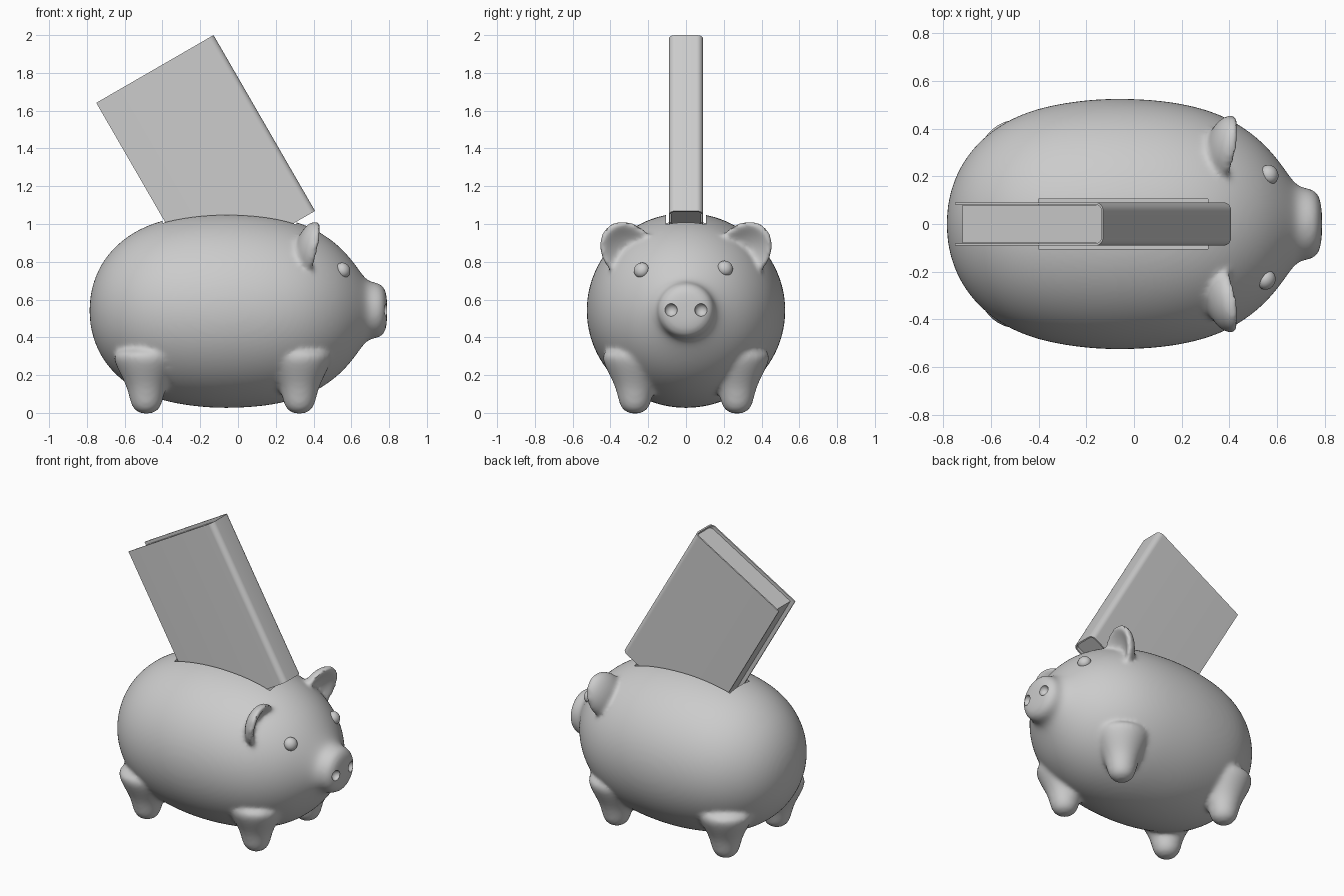
import bpy, bmesh, math
from mathutils import Matrix, Vector

if "Cube" in bpy.data.objects:
    bpy.data.objects.remove(bpy.data.objects["Cube"])

SEG = 40


def make_object(name, bm):
    mesh = bpy.data.meshes.new(name)
    bmesh.ops.recalc_face_normals(bm, faces=bm.faces)
    bm.to_mesh(mesh)
    bm.free()
    ob = bpy.data.objects.new(name, mesh)
    bpy.context.collection.objects.link(ob)
    return ob


def activate(ob):
    bpy.ops.object.select_all(action='DESELECT')
    ob.select_set(True)
    bpy.context.view_layer.objects.active = ob


def smooth(ob, angle=40):
    activate(ob)
    bpy.ops.object.shade_smooth_by_angle(angle=math.radians(angle))


def lathe(bm, profile, matrix):
    """Revolve (radius, height) points about local z; both ends lie on the axis."""
    rings = []
    for r, h in profile:
        if r == 0:
            rings.append([bm.verts.new(matrix @ Vector((0, 0, h)))] * SEG)
        else:
            rings.append([bm.verts.new(matrix @ Vector((
                r * math.cos(math.tau * i / SEG), r * math.sin(math.tau * i / SEG), h)))
                for i in range(SEG)])
    for a, b in zip(rings, rings[1:]):
        for i in range(SEG):
            j = (i + 1) % SEG
            bm.faces.new(list(dict.fromkeys((a[i], a[j], b[j], b[i]))))


def ear(bm, side):
    """Flattened sphere with a dished front, leaning out and slightly forward."""
    res = bmesh.ops.create_uvsphere(bm, u_segments=32, v_segments=20, radius=1)
    place = (Matrix.Translation((0.385, side * 0.305, 0.855))
             @ Matrix.Rotation(-side * math.radians(38), 4, 'X')
             @ Matrix.Rotation(math.radians(14), 4, 'Y')
             @ Matrix.Diagonal((0.085, 0.14, 0.175, 1)))
    for v in res['verts']:
        if v.co.x > 0:
            v.co.x -= 1.4 * v.co.x ** 2
        v.co = place @ v.co


def extrude_outline(name, pts, z0, z1):
    bm = bmesh.new()
    face = bm.faces.new([bm.verts.new((x, y, z0)) for x, y in pts])
    res = bmesh.ops.extrude_face_region(bm, geom=[face], use_keep_orig=True)
    for v in res['geom']:
        if isinstance(v, bmesh.types.BMVert):
            v.co.z = z1
    return make_object(name, bm)


def spine_outline(fore, spine, half, radius):
    """Book section: open fore edge, rounded corners at the spine."""
    pts = [(fore, -half)]
    for sy, start in ((-1, -90), (1, 0)):
        for i in range(9):
            a = math.radians(start + 90 * i / 8)
            pts.append((spine - radius + radius * math.cos(a),
                        sy * (half - radius) + radius * math.sin(a)))
    return pts + [(fore, half)]


# Pig: body and snout in one lathe, plus legs and ears
body = [(0, -0.787), (0.09, -0.781), (0.19, -0.755), (0.29, -0.70), (0.365, -0.63),
        (0.425, -0.55), (0.472, -0.45), (0.502, -0.34), (0.523, -0.2), (0.53, -0.06),
        (0.522, 0.1), (0.502, 0.23), (0.467, 0.35), (0.415, 0.45), (0.345, 0.54),
        (0.27, 0.605), (0.205, 0.65), (0.165, 0.68), (0.152, 0.71), (0.15, 0.74),
        (0.133, 0.77), (0.095, 0.786), (0.05, 0.789), (0, 0.789)]
leg = [(0, -0.006), (0.045, 0), (0.078, 0.03), (0.09, 0.08), (0.105, 0.14),
       (0.135, 0.2), (0.17, 0.27), (0.18, 0.33), (0, 0.36)]
bm = bmesh.new()
lathe(bm, body, Matrix.Translation((0, 0, 0.5425)) @ Matrix.Diagonal((1, 1, 0.982, 1))
      @ Matrix.Rotation(math.radians(90), 4, 'Y'))
for side in (-1, 1):
    for x in (-0.485, 0.325):
        lathe(bm, leg, Matrix.Translation((x, side * 0.27, 0)))
    ear(bm, side)
pig = make_object("pig_body", bm)

# Cutter: coin slot and nostril hollows
bm = bmesh.new()
bmesh.ops.create_cube(bm, size=1, matrix=Matrix.Translation((-0.045, 0, 0.93))
                      @ Matrix.Diagonal((0.71, 0.21, 0.6, 1)))
for side in (-1, 1):
    bmesh.ops.create_uvsphere(bm, u_segments=24, v_segments=16, radius=0.034,
                              matrix=Matrix.Translation((0.788, side * 0.08, 0.545)))
cutter = make_object("slot_cutter", bm)
cutter.hide_render = True
cutter.hide_set(True)

# Fuse the pig parts with soft joins, then cut
activate(pig)
pig.modifiers.new("round", 'SUBSURF').levels = 2
fuse = pig.modifiers.new("fuse", 'REMESH')
fuse.mode = 'VOXEL'
fuse.voxel_size = 0.013
soften = pig.modifiers.new("soften", 'SMOOTH')
soften.factor = 0.5
soften.iterations = 12
cut = pig.modifiers.new("cut", 'BOOLEAN')
cut.operation = 'DIFFERENCE'
cut.solver = 'EXACT'
cut.object = cutter
for name in [m.name for m in pig.modifiers]:
    bpy.ops.object.modifier_apply(modifier=name)
smooth(pig)
bpy.data.objects.remove(cutter)

# Eyes
for name, loc in (("eye_left", (0.568, 0.207, 0.765)), ("eye_right", (0.556, -0.235, 0.755))):
    bm = bmesh.new()
    bmesh.ops.create_uvsphere(bm, u_segments=24, v_segments=16, radius=0.042)
    eye = make_object(name, bm)
    eye.location = loc
    eye.rotation_euler = Vector((0.8, loc[1] * 2, 0.45)).to_track_quat('Z', 'Y').to_euler()
    eye.scale = (1, 1, 0.85)
    smooth(eye, 60)

# Book leaning in the slot: wrapped cover and inset pages
outer = spine_outline(-0.717, 0, 0.09, 0.035)
inner = spine_outline(-0.717, -0.009, 0.081, 0.026)
cover = extrude_outline("book_cover", outer + inner[::-1], 0, 1.075)
pages = extrude_outline("book_pages", spine_outline(-0.692, -0.0095, 0.0805, 0.026), 0.02, 1.055)
for part in (cover, pages):
    part.location = (0.408, 0, 1.069)
    part.rotation_euler = (0, math.radians(-30), 0)
    smooth(part, 30)
